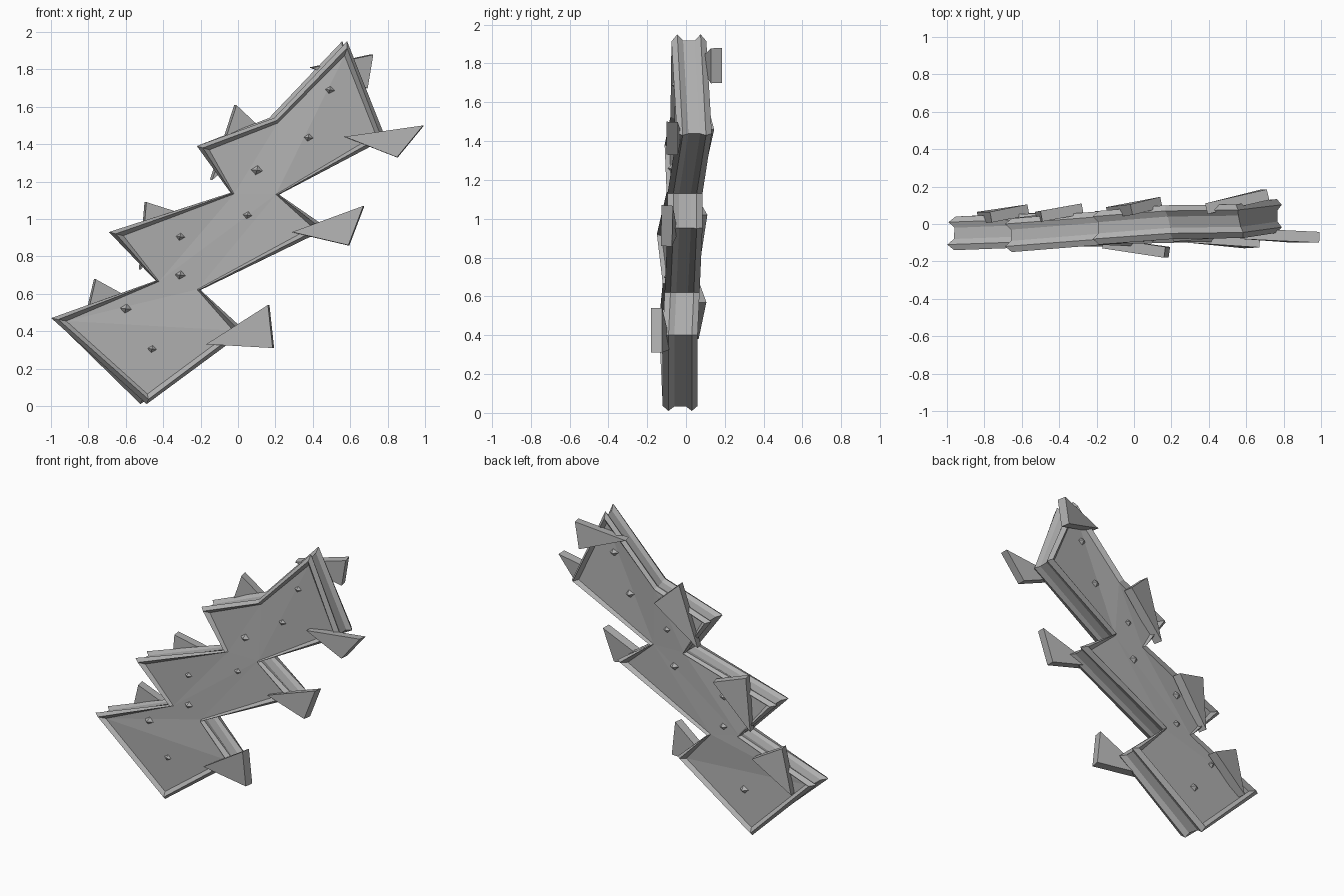
import bpy
import bmesh
from mathutils import Vector

if "Cube" in bpy.data.objects:
    bpy.data.objects.remove(bpy.data.objects["Cube"])

grey = bpy.data.materials.new("stone_grey")
grey.use_nodes = True
GREY = (0.44, 0.44, 0.44, 1)
grey.diffuse_color = GREY
grey.node_tree.nodes["Principled BSDF"].inputs["Base Color"].default_value = GREY


def finish(name, bm):
    bmesh.ops.recalc_face_normals(bm, faces=bm.faces)
    mesh = bpy.data.meshes.new(name)
    bm.to_mesh(mesh)
    bm.free()
    mesh.materials.append(grey)
    obj = bpy.data.objects.new(name, mesh)
    bpy.context.collection.objects.link(obj)
    return obj


def inset(points, d):
    # Mitred inward offset of a counterclockwise outline, short at the notches
    result = []
    for i, p in enumerate(points):
        a = (p - points[i - 1]).normalized()
        b = (points[(i + 1) % len(points)] - p).normalized()
        na, nb = Vector((-a.y, a.x)), Vector((-b.y, b.x))
        notch = a.x * b.y - a.y * b.x < 0
        reach = 0.4 if notch else 1 / (1 + na.dot(nb))
        result.append(p + (na + nb) * d * reach)
    return result


# Jagged blade slab: x, z, middle depth and sideways lean toward the back
corners = (
    (-0.48, 0.01, -0.03, -0.05), (0.04, 0.40, -0.03, 0), (-0.20, 0.62, -0.02, 0),
    (0.48, 0.95, -0.005, 0), (0.22, 1.13, -0.005, 0), (0.79, 1.43, 0.043, 0),
    (0.59, 1.95, 0.015, -0.04), (0.20, 1.54, 0.01, -0.04), (-0.22, 1.39, -0.02, 0),
    (-0.04, 1.14, -0.01, 0), (-0.69, 0.93, -0.06, 0), (-0.44, 0.67, -0.03, 0),
    (-1.0, 0.47, -0.05, 0.01))
half = [(0.042, 0.065), (0.02, 0.09), (0.0, 0.06), (0.018, 0.03)]
profile = [(d, -y) for d, y in half] + half[::-1]

bm = bmesh.new()
rings = []
for d, y in profile:
    back = (y + 0.09) / 0.18
    outline = [Vector((x + lean * back, z)) for x, z, mid, lean in corners]
    rings.append([bm.verts.new((p.x, c[2] + y, p.y))
                  for p, c in zip(inset(outline, d), corners)])
n = len(corners)
for r, s in zip(rings, rings[1:]):
    for i in range(n):
        j = (i + 1) % n
        bm.faces.new((r[i], r[j], s[j], s[i]))
caps = [bm.faces.new(rings[0]), bm.faces.new(rings[-1])]
bm.normal_update()
bmesh.ops.triangulate(bm, faces=caps, ngon_method='EAR_CLIP')
finish("blade_slab", bm)

# Small pyramid studs on both faces
studs = [(0.49, 1.69), (0.375, 1.435), (0.10, 1.26), (0.05, 1.02),
         (-0.31, 0.905), (-0.31, 0.70), (-0.60, 0.52), (-0.46, 0.305)]
for side, label in ((-1, "front"), (1, "back")):
    for x, z in studs:
        bm = bmesh.new()
        y = 0.05 * x - 0.01 + side * 0.06
        base = [bm.verts.new((x + dx, y, z + dz)) for dx, dz in
                ((-0.033, 0.004), (-0.006, -0.027), (0.033, -0.004), (0.006, 0.027))]
        tip = bm.verts.new((x, y + side * 0.03, z))
        bm.faces.new(base)
        for i in range(4):
            bm.faces.new((base[i - 1], base[i], tip))
        finish("stud_" + label, bm)


def spike(name, points, inward):
    # Triangular shard, thickened from its outer face toward the slab
    bm = bmesh.new()
    pts = [Vector(p) for p in points]
    normal = (pts[1] - pts[0]).cross(pts[2] - pts[0]).normalized()
    if normal.y * inward < 0:
        normal.negate()
    outer = [bm.verts.new(p) for p in pts]
    inner = [bm.verts.new(p + normal * 0.058) for p in pts]
    bm.faces.new(outer)
    bm.faces.new(inner)
    for i in range(3):
        bm.faces.new((outer[i - 1], outer[i], inner[i], inner[i - 1]))
    finish(name, bm)


# Shards on the front, along the lower right edge
spike("front_spike_low", ((-0.17, -0.13, 0.33), (0.16, -0.18, 0.54), (0.185, -0.18, 0.31)), 1)
spike("front_spike_mid", ((0.29, -0.10, 0.93), (0.67, -0.125, 1.07), (0.59, -0.13, 0.86)), 1)
spike("front_spike_high", ((0.57, -0.08, 1.44), (0.99, -0.10, 1.50), (0.85, -0.10, 1.33)), 1)

# Shards on the back, along the upper left edge
spike("back_spike_low", ((-0.77, 0.065, 0.68), (-0.57, 0.105, 0.57), (-0.84, 0.065, 0.38)), -1)
spike("back_spike_mid", ((-0.50, 0.07, 1.09), (-0.28, 0.11, 1.02), (-0.53, 0.065, 0.73)), -1)
spike("back_spike_high", ((-0.02, 0.105, 1.61), (0.14, 0.145, 1.46), (-0.15, 0.09, 1.21)), -1)
spike("back_spike_top", ((0.38, 0.11, 1.81), (0.71, 0.185, 1.88), (0.68, 0.185, 1.70)), -1)
